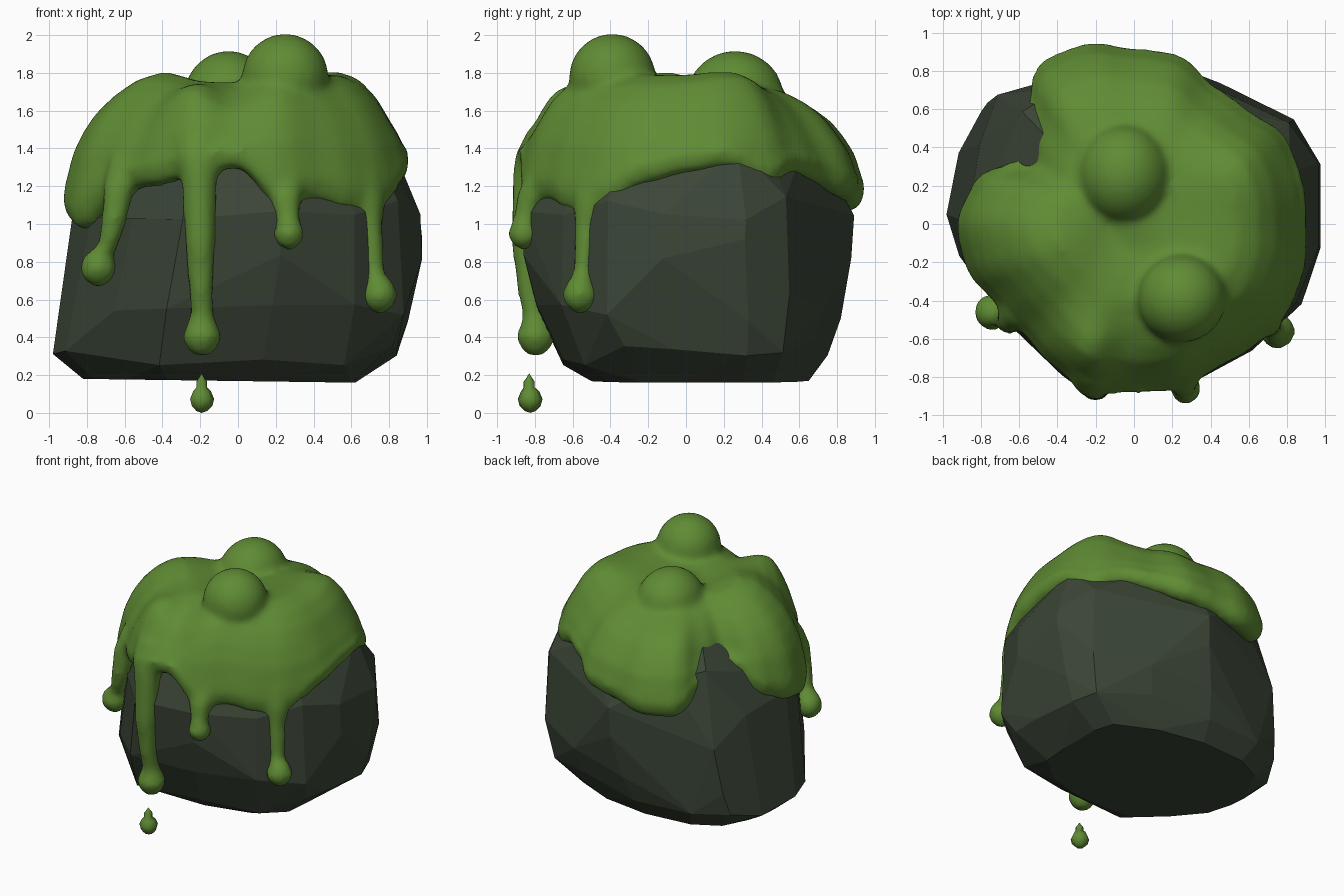
import bpy, bmesh, math, random
from mathutils import Matrix, Vector

if "Cube" in bpy.data.objects:
    bpy.data.objects.remove(bpy.data.objects["Cube"])

random.seed(11)


def material(name, col):
    m = bpy.data.materials.new(name)
    m.diffuse_color = (*col, 1)
    m.use_nodes = True
    m.node_tree.nodes["Principled BSDF"].inputs["Base Color"].default_value = m.diffuse_color
    return m


STONE = material("dark_stone", (0.044, 0.060, 0.038))
SLIME = material("green_slime", (0.115, 0.26, 0.034))


def finish(bm, name, mat, smooth):
    bmesh.ops.recalc_face_normals(bm, faces=bm.faces[:])
    me = bpy.data.meshes.new(name)
    bm.to_mesh(me)
    bm.free()
    me.materials.append(mat)
    for p in me.polygons:
        p.use_smooth = smooth
    ob = bpy.data.objects.new(name, me)
    bpy.context.collection.objects.link(ob)
    return ob


def skin(bm, rings, bottom, top):
    """Bridge rings of points (bottom first) and close both ends to a point."""
    rows = [[bm.verts.new(p) for p in r] for r in rings]
    n = len(rows[0])
    for a, b in zip(rows, rows[1:]):
        for i in range(n):
            j = (i + 1) % n
            bm.faces.new((a[i], a[j], b[j], b[i]))
    lo, hi = bm.verts.new(bottom), bm.verts.new(top)
    for i in range(n):
        j = (i + 1) % n
        bm.faces.new((lo, rows[0][j], rows[0][i]))
        bm.faces.new((hi, rows[-1][i], rows[-1][j]))


# Faceted boulder: convex hull of one outline scaled into each level
outline = [(1, .35), (.83, .59), (.46, .8), (0, 1), (-.52, .95), (-.8, .77), (-.93, .46),
           (-1, 0), (-.9, -.3), (-.66, -.65), (-.37, -.98), (.2, -1), (.62, -.75),
           (.87, -.48), (1, -.15)]
# z, x min, x max, y min, y max
levels = [(.17, -.82, .62, -.5, .65), (.31, -.98, .84, -.65, .75), (.55, -.95, .90, -.79, .82),
          (.85, -.90, .975, -.86, .875), (1.08, -.87, .965, -.87, .89),
          (1.35, -.74, .82, -.74, .76), (1.6, -.42, .45, -.42, .42)]
bm = bmesh.new()
for k, (z, x0, x1, y0, y1) in enumerate(levels):
    for i, (u, v) in enumerate(outline):
        if k > 1 and max(abs(u), abs(v)) < 1 and random.random() < .2:
            continue
        if k < 3:  # squarer base on the right
            b = 1.12 if u > 0 else 1.03 if v < 0 else 1
            u, v = (max(-1, min(1, c * b)) for c in (u, v))
        dz = random.uniform(-.07, .07) if k else u * -.01
        bm.verts.new(((x0 + x1) / 2 + u * (x1 - x0) / 2, (y0 + y1) / 2 + v * (y1 - y0) / 2, z + dz))
hull = bmesh.ops.convex_hull(bm, input=bm.verts[:])
bmesh.ops.delete(bm, geom=list({g for g in hull["geom_interior"] if isinstance(g, bmesh.types.BMVert)}),
                 context='VERTS')
bmesh.ops.dissolve_limit(bm, angle_limit=math.radians(6), verts=bm.verts[:], edges=bm.edges[:])
finish(bm, "boulder", STONE, False)

# Slime cap: rim radius and rim height every 15 degrees, starting at +x
rim_r = [.90, .91, .91, .84, .83, .91, .91, .97, .97, .80, .69, .86,
         .92, .90, .83, .81, .85, .90, .88, .89, .86, .89, .92, .92]
rim_z = [1.28, 1.31, 1.20, 1.28, 1.24, 1.16, 1.13, 1.08, 1.08, 1.24, 1.33, 1.11,
         1.03, .98, 1.10, 1.20, 1.22, 1.28, 1.31, 1.11, 1.13, 1.07, 1.08, 1.22]
# Soft swellings of the cap: x, y, height, width
swells = [(.66, .12, .07, .18), (.58, .34, .08, .15), (.58, -.28, .07, .20), (-.40, -.12, .07, .17),
          (.27, -.64, .10, .17), (-.27, -.70, .14, .13), (-.1, .65, -.05, .2),
          (-.12, -.05, -.05, .14), (-.52, .38, -.06, .18), (-.05, -.62, -.05, .1)]


def sample(table, a):
    t = a / math.tau * len(table)
    i, f = int(t), t - int(t)
    f = f * f * (3 - 2 * f)
    n = len(table)
    return table[i % n] * (1 - f) + table[(i + 1) % n] * f


# radius fraction, weight of rim height, added or absolute height
section = [(.6, 1, .10), (.80, 1, .04), (.91, 1, -.02), (.985, 1, .01), (1.01, 1, .10),
           (.995, .5, .70), (.95, .2, 1.17), (.89, 0, 1.49), (.82, 0, 1.58), (.72, 0, 1.66),
           (.6, 0, 1.715), (.45, 0, 1.745), (.3, 0, 1.75), (.15, 0, 1.75)]
N = 72
bm = bmesh.new()
rings = []
for f, w, off in section:
    ring = []
    for i in range(N):
        a = math.tau * i / N
        r = f * sample(rim_r, a)
        x, y = r * math.cos(a), r * math.sin(a)
        z = w * sample(rim_z, a) + off
        z += (1 - w) * sum(h * math.exp(-((x - p) ** 2 + (y - q) ** 2) / (2 * s * s))
                           for p, q, h, s in swells)
        ring.append((x, y, z))
    rings.append(ring)
skin(bm, rings, (0, 0, 1.3), (0, 0, 1.75))

# Bubbles: centre, then radii
for c, s in [((.25, -.39, 1.775), (.232, .232, .235)), ((-.05, .26, 1.67), (.24, .26, .25))]:
    bmesh.ops.create_icosphere(bm, subdivisions=3, radius=1,
                               matrix=Matrix.Translation(c) @ Matrix.Diagonal((*s, 1)))


# Drips: tapered tubes ending in a round bead, grown into the cap
def drip(bm, path, bead, r, sides=12, grow=.01):
    c = Vector(bead)
    pts = [(Vector(p[:3]), p[3] + grow) for p in path]
    pts += [(c + Vector((0, 0, r * h)), r * w) for h, w in
            ((.7, .74), (.1, 1), (-.45, .85), (-.85, .45))]
    rings = [[p + Vector((q * math.cos(math.tau * i / sides), q * math.sin(math.tau * i / sides), 0))
              for i in range(sides)] for p, q in reversed(pts)]
    skin(bm, rings, c - Vector((0, 0, r)), pts[0][0] + Vector((0, 0, .02)))


drip(bm, [(-.2, -.70, 1.5, .13), (-.21, -.78, 1.36, .12), (-.205, -.825, 1.22, .085),
          (-.2, -.845, .9, .072), (-.195, -.825, .62, .055), (-.19, -.80, .52, .055)],
     (-.19, -.795, .40), .107)
drip(bm, [(-.58, -.43, 1.35, .09), (-.63, -.485, 1.2, .075), (-.655, -.51, 1.02, .058),
          (-.69, -.49, .88, .048)], (-.74, -.46, .765), .103)
drip(bm, [(.24, -.70, 1.3, .12), (.25, -.80, 1.16, .085), (.26, -.845, 1.05, .058)],
     (.27, -.86, .945), .088)
drip(bm, [(.63, -.44, 1.27, .13), (.67, -.49, 1.12, .10), (.695, -.52, 1.0, .062),
          (.72, -.545, .74, .045)], (.75, -.56, .62), .1)

# The whole slime is first made watertight, then softened
cap = finish(bm, "slime_cap", SLIME, True)
rm = cap.modifiers.new("merge", 'REMESH')
rm.mode = 'VOXEL'
rm.voxel_size = .024
rm.use_smooth_shade = True
sm = cap.modifiers.new("soften", 'SMOOTH')
sm.factor = .5
sm.iterations = 10

# Falling drop
bm = bmesh.new()
drip(bm, [(-.193, -.83, .19, .012), (-.193, -.83, .165, .03), (-.193, -.83, .135, .03)],
     (-.193, -.825, .067), .067, 7, 0)
finish(bm, "falling_drop", SLIME, True)
